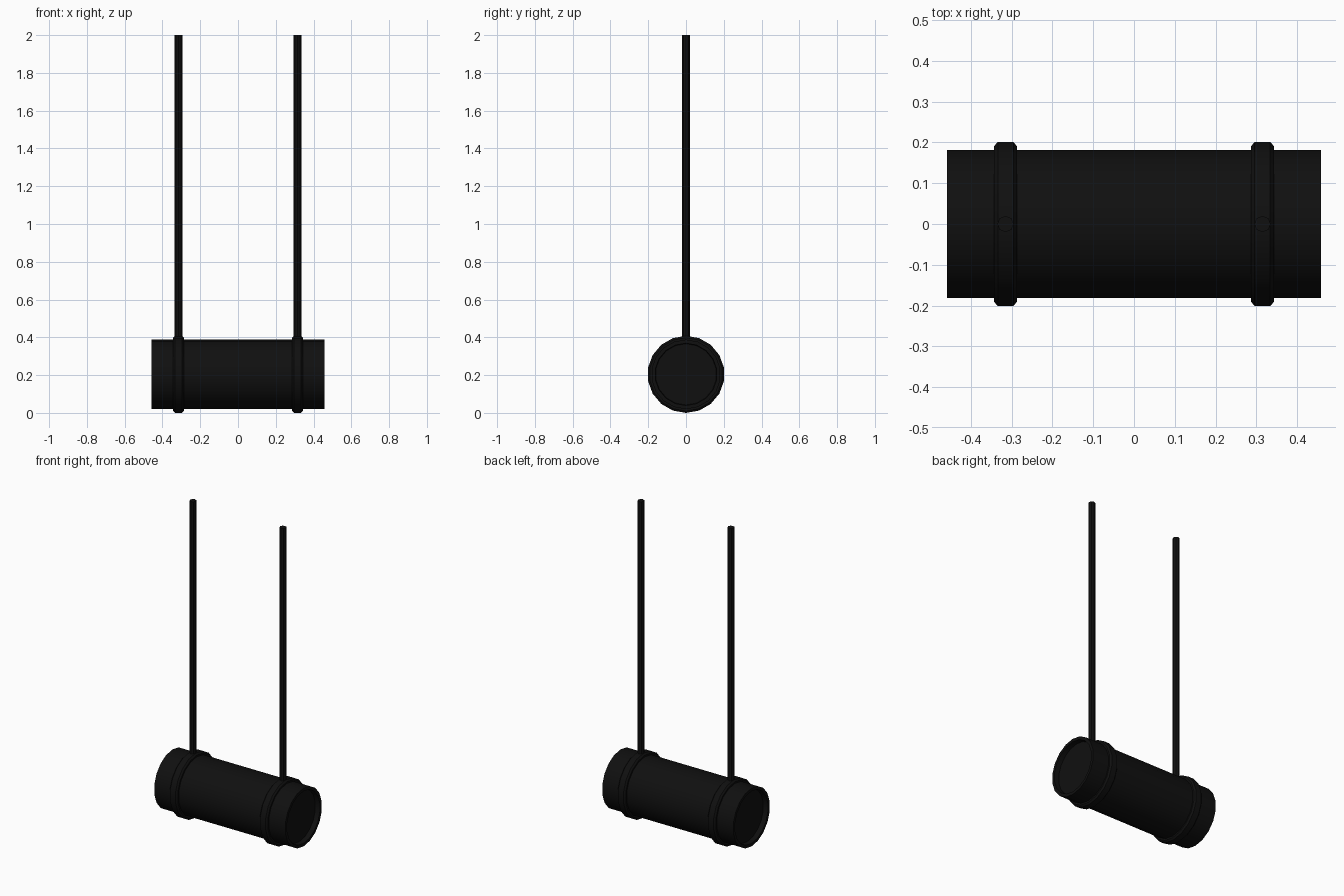
import bpy, bmesh
from math import cos, sin, tau

if "Cube" in bpy.data.objects:
    bpy.data.objects.remove(bpy.data.objects["Cube"])

SIDES = 18
CENTRE_Z = 0.204

black = bpy.data.materials.new("black")
black.diffuse_color = (0.005, 0.005, 0.005, 1)
black.use_nodes = True
black.node_tree.nodes["Principled BSDF"].inputs["Base Color"].default_value = black.diffuse_color


def finish(bm, name):
    bmesh.ops.recalc_face_normals(bm, faces=bm.faces)
    mesh = bpy.data.meshes.new(name)
    bm.to_mesh(mesh)
    bm.free()
    mesh.materials.append(black)
    ob = bpy.data.objects.new(name, mesh)
    bpy.context.collection.objects.link(ob)
    bpy.ops.object.select_all(action='DESELECT')
    ob.select_set(True)
    bpy.context.view_layer.objects.active = ob
    bpy.ops.object.shade_smooth_by_angle(angle=0.53)
    return ob


def lathe_x(name, profile, closed, n=SIDES):
    """Revolve (x, radius) points about the horizontal lamp axis."""
    bm = bmesh.new()
    rings = [[bm.verts.new((x, r * sin(tau * i / n), CENTRE_Z + r * cos(tau * i / n)))
              for i in range(n)] for x, r in profile]
    pairs = list(zip(rings, rings[1:]))
    if closed:
        pairs.append((rings[-1], rings[0]))
    else:
        bm.faces.new(rings[0])
        bm.faces.new(rings[-1])
    for a, b in pairs:
        for i in range(n):
            j = (i + 1) % n
            bm.faces.new((a[i], a[j], b[j], b[i]))
    return finish(bm, name)


# Cylinder housing with a recessed disc at each end
half = [(0.428, 0.162), (0.458, 0.165), (0.458, 0.184)]
lathe_x("housing", [(-x, r) for x, r in half] + half[::-1], False)

for side, s in (("left", -1), ("right", 1)):
    c = 0.315 * s
    # Chamfered band around the housing
    lathe_x(side + "_band", [(c - 0.028, 0.178), (c - 0.028, 0.194), (c - 0.019, 0.204),
                             (c + 0.019, 0.204), (c + 0.028, 0.194), (c + 0.028, 0.178)], True)
    # Hanging rod
    bm = bmesh.new()
    bmesh.ops.create_cone(bm, cap_ends=True, segments=8, radius1=0.02, radius2=0.02, depth=1.61)
    bmesh.ops.translate(bm, verts=bm.verts, vec=(c, 0, 2 - 1.61 / 2))
    finish(bm, side + "_rod")
